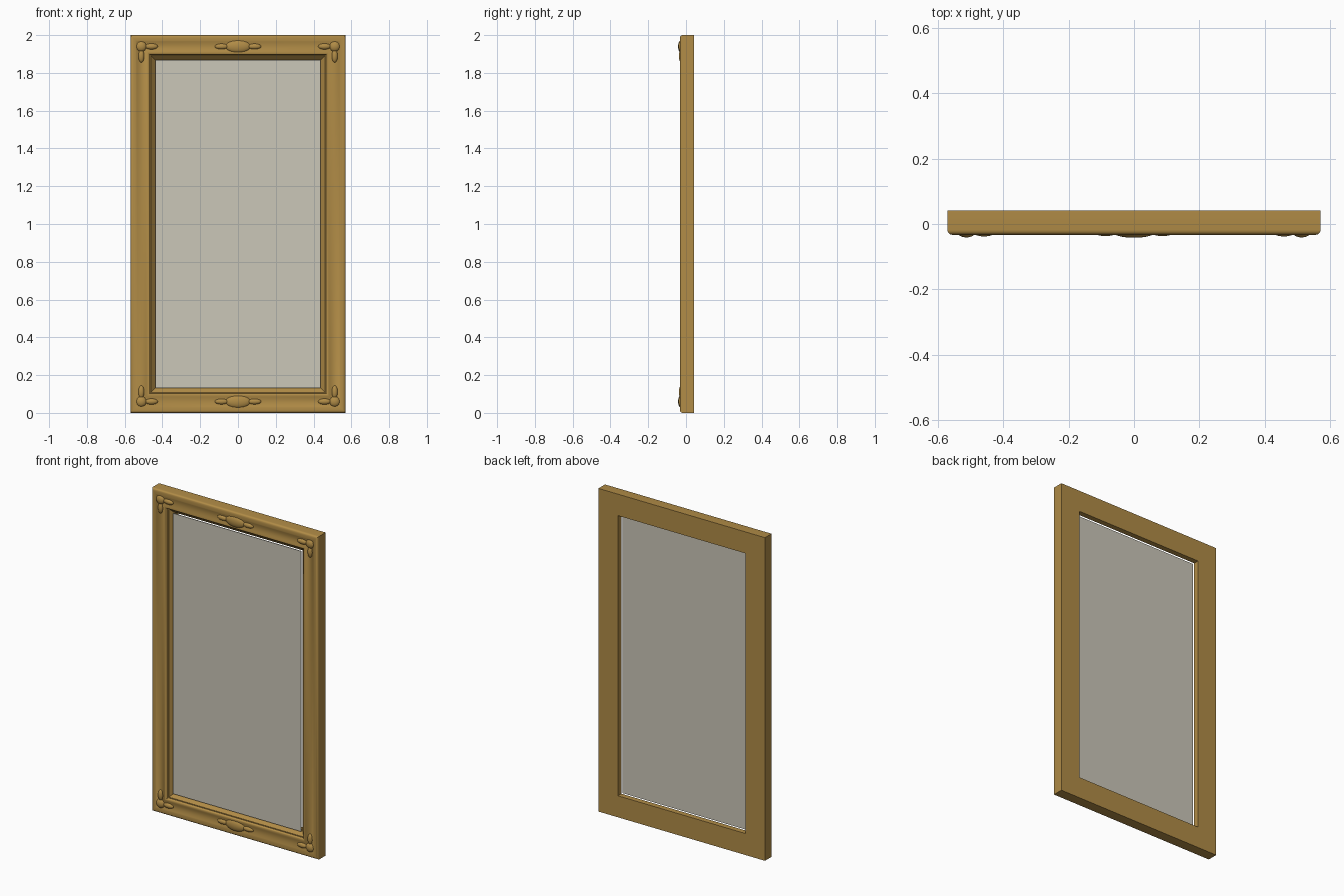
import bpy, bmesh, math
from mathutils import Matrix, Vector

if "Cube" in bpy.data.objects:
    bpy.data.objects.remove(bpy.data.objects["Cube"])

def material(name, rgb):
    m = bpy.data.materials.new(name)
    m.diffuse_color = (*rgb, 1)
    m.use_nodes = True
    m.node_tree.nodes["Principled BSDF"].inputs["Base Color"].default_value = m.diffuse_color
    return m

gold = material("antique_gold", (0.44, 0.262, 0.062))
glass = material("mirror_grey", (0.60, 0.57, 0.485))

HW, H, BACK = 0.57, 2.0, 0.042      # half width, height, back plane

def finish(name, bm, mat, angle=40):
    bmesh.ops.recalc_face_normals(bm, faces=bm.faces[:])
    me = bpy.data.meshes.new(name)
    bm.to_mesh(me)
    bm.free()
    ob = bpy.data.objects.new(name, me)
    bpy.context.collection.objects.link(ob)
    me.materials.append(mat)
    bpy.ops.object.select_all(action='DESELECT')
    ob.select_set(True)
    bpy.context.view_layer.objects.active = ob
    bpy.ops.object.shade_smooth_by_angle(angle=math.radians(angle))
    return ob

# Moulding profile: (distance in from the outer edge, y)
profile = [(0, BACK), (0, -0.018)]
for i in range(1, 7):                # rounded outer edge
    a = math.pi / 2 * i / 6
    profile.append((0.015 * (1 - math.cos(a)), -0.018 - 0.015 * math.sin(a)))
profile.append((0.028, -0.033))
for i in range(1, 11):               # shallow cove
    t = i / 10
    profile.append((0.028 + 0.062 * t, -0.033 + 0.009 * math.sin(math.pi * t)))
for i in range(1, 6):                # inner bead
    a = math.pi / 2 * i / 5
    profile.append((0.092 + 0.012 * math.sin(a), -0.021 - 0.012 * math.cos(a)))
profile += [(0.104, -0.017), (0.109, -0.017), (0.133, 0.008), (0.133, BACK)]

# Frame: profile swept round four mitred corners
bm = bmesh.new()
rings = []
for sx, top in ((-1, 0), (1, 0), (1, 1), (-1, 1)):
    rings.append([bm.verts.new((sx * (HW - w), y, H - w if top else w))
                  for w, y in profile])
n = len(profile)
for k in range(4):
    a, b = rings[k], rings[(k + 1) % 4]
    for i in range(n):
        j = (i + 1) % n
        bm.faces.new((a[i], a[j], b[j], b[i]))
finish("frame_moulding", bm, gold)

# Mirror pane
bm = bmesh.new()
bmesh.ops.create_cube(bm, size=1, matrix=Matrix.Translation((0, -0.006, H / 2))
                      @ Matrix.Diagonal((0.876, 0.004, 1.736, 1)))
finish("mirror_pane", bm, glass)

def ornament(name, blobs):
    """Carved ornament made of flattened ellipsoids: (x, z, rx, ry, rz)."""
    bm = bmesh.new()
    for x, z, rx, ry, rz in blobs:
        m = Matrix.Translation((x, -0.024, z)) @ Matrix.Diagonal((rx, ry, rz, 1)) \
            @ Matrix.Rotation(math.pi / 2, 4, 'X')
        bmesh.ops.create_uvsphere(bm, u_segments=24, v_segments=14, radius=1, matrix=m)
    finish(name, bm, gold, 60)

for side, s in (("bottom", 1), ("top", -1)):
    z = lambda d: d if s > 0 else H - d
    # Centre cartouche with flanking leaves
    ornament(side + "_centre_ornament",
             [(0, z(0.06), 0.066, 0.018, 0.035)] +
             [(sx * 0.087, z(0.06), 0.036, 0.013, 0.015) for sx in (-1, 1)])
    # Corner bosses with two leaves
    for hand, sx in (("left", -1), ("right", 1)):
        ornament(f"{side}_{hand}_corner_ornament",
                 [(sx * 0.512, z(0.06), 0.028, 0.017, 0.028),
                  (sx * 0.458, z(0.06), 0.034, 0.014, 0.016),
                  (sx * 0.512, z(0.111), 0.016, 0.014, 0.034)])
